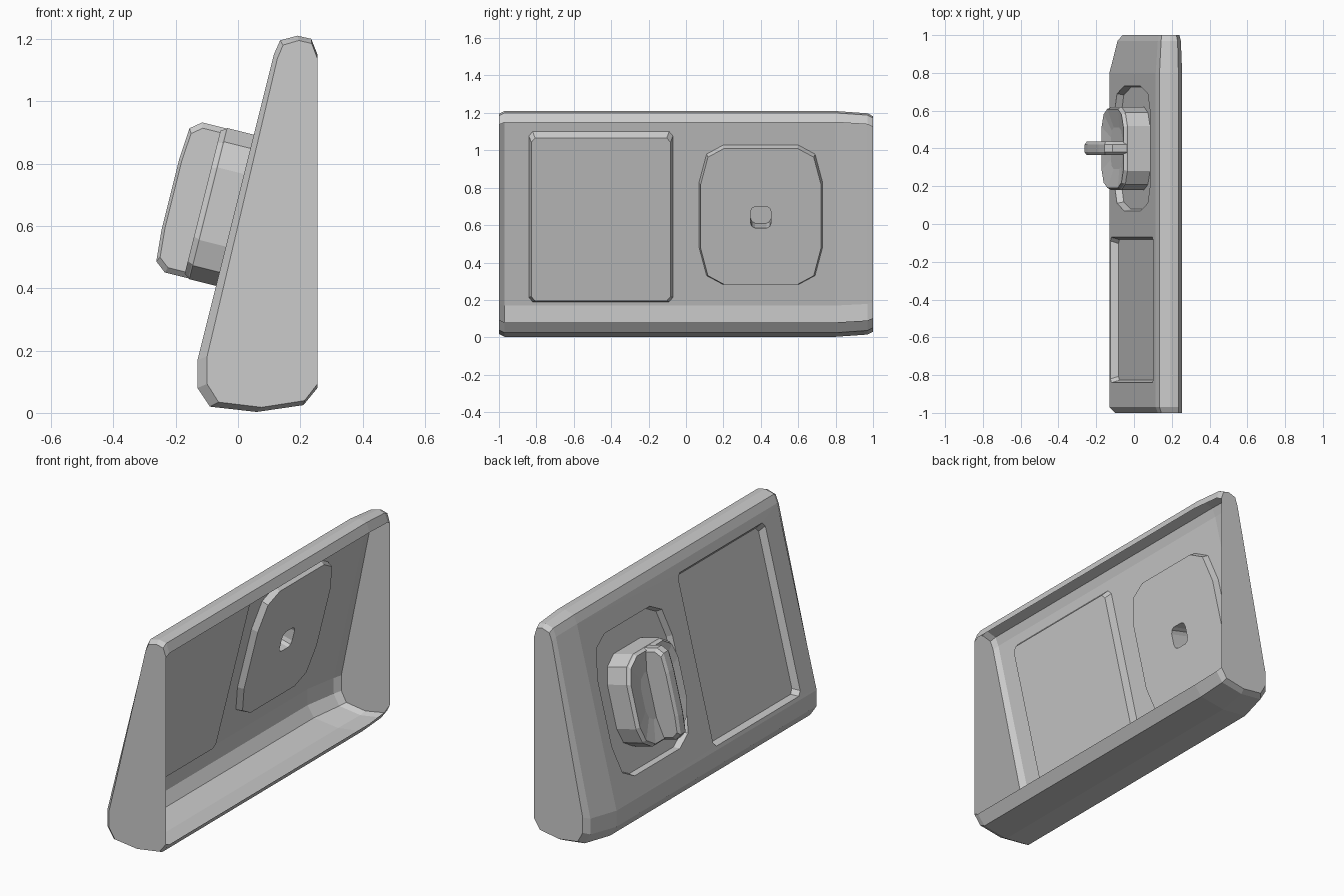
import bpy, bmesh
from mathutils import Vector

if "Cube" in bpy.data.objects:
    bpy.data.objects.remove(bpy.data.objects["Cube"])

# Local frame of the tilted front plane
O = Vector((-0.01, 0, 0.65))
T = Vector((0.2425, 0, 0.9701))     # up the slope
N = Vector((-0.9701, 0, 0.2425))    # outwards


def on_plane(y, s, d):
    return O + T * s + N * d + Vector((0, y, 0))


def corner_loop(cy, cs, corner):
    """Mirror one corner's points into a closed symmetric loop."""
    c, r = list(corner), list(reversed(corner))
    pts = c + [(a, -b) for a, b in r] + [(-a, -b) for a, b in c] + [(-a, b) for a, b in r]
    return [(cy + a, cs + b) for a, b in pts]


def ring(bm, pts):
    return [bm.verts.new(p) for p in pts]


def plane_ring(bm, loop, d):
    return ring(bm, [on_plane(y, s, d) for y, s in loop])


def bridge(bm, a, b, closed=True, skip=()):
    n = len(a)
    for i in range(n if closed else n - 1):
        if i not in skip:
            j = (i + 1) % n
            bm.faces.new((a[i], a[j], b[j], b[i]))


def edge(bm, a, b):
    return bm.edges.get((a, b)) or bm.edges.new((a, b))


def finish(bm, name):
    bmesh.ops.recalc_face_normals(bm, faces=bm.faces[:])
    me = bpy.data.meshes.new(name)
    bm.to_mesh(me)
    bm.free()
    ob = bpy.data.objects.new(name, me)
    bpy.context.collection.objects.link(ob)
    return ob


# Housing: open-backed shell lofted along y
profile = [(0.255, 0.08), (0.21, 0.025), (0.06, 0.003), (-0.09, 0.02), (-0.13, 0.08),
           (-0.13, 0.17), (0.115, 1.15), (0.135, 1.195), (0.19, 1.21), (0.235, 1.2), (0.255, 1.15)]
FRONT = 5
stations = [(-1.0, 0.255, 0.92, 0.975), (-0.97, 0.255, 1, 1), (0.8, 0.255, 1, 1),
            (0.97, 0.248, 0.87, 0.98), (1.0, 0.24, 0.78, 0.955)]
bm = bmesh.new()
rings = [ring(bm, [(bx - (0.255 - x) * kx, y, 0.6 + (z - 0.6) * kz) for x, z in profile])
         for y, bx, kx, kz in stations]
for i in range(len(rings) - 1):
    bridge(bm, rings[i], rings[i + 1], False, (FRONT,) if i == 1 else ())
bm.faces.new(rings[0])
bm.faces.new(rings[-1])

# Recesses pressed into the front: rectangular pocket and rounded dish
pocket = corner_loop(-0.455, -0.005, [(0.365, 0.469), (0.385, 0.445)])
pocket_in = corner_loop(-0.455, -0.01, [(0.352, 0.449), (0.372, 0.425)])
dish_corner = [(0.2, 0.385), (0.29, 0.335), (0.33, 0.18)]
dish = corner_loop(0.4, 0.005, dish_corner)
dish_in = corner_loop(0.4, 0.005, [(a * 0.975, b * 0.975) for a, b in dish_corner])
hole = corner_loop(0.4, 0.0, [(0.03, 0.06), (0.048, 0.05), (0.055, 0.03)])

p0, p1 = plane_ring(bm, pocket, 0), plane_ring(bm, pocket_in, -0.04)
d0, d1 = plane_ring(bm, dish, 0), plane_ring(bm, dish_in, -0.035)
h1, h2 = plane_ring(bm, hole, -0.035), plane_ring(bm, hole, 0.075)
lo, hi = rings[1], rings[2]
outer = [lo[FRONT], lo[FRONT + 1], hi[FRONT + 1], hi[FRONT]]
edges = [edge(bm, l[i], l[(i + 1) % len(l)]) for l in (outer, p0, d0) for i in range(len(l))]
bmesh.ops.triangle_fill(bm, use_beauty=True, edges=edges, normal=N)
bridge(bm, p0, p1)
bm.faces.new(p1)
bridge(bm, d0, d1)
bridge(bm, d1, h1)
bridge(bm, h1, h2)
finish(bm, "housing")

# Knob body: faceted prism with dished face
knob_corner = [(0.12, 0.25), (0.19, 0.205), (0.22, 0.12)]
bm = bmesh.new()
prev = None
for k, d in ((1, -0.035), (1, 0.088), (0.98, 0.092), (0.95, 0.107), (0.5, 0.085)):
    cur = plane_ring(bm, corner_loop(0.4, 0, [(a * k, b * k) for a, b in knob_corner]), d)
    if prev:
        bridge(bm, prev, cur)
    prev = cur
bm.faces.new(prev)
finish(bm, "knob_body")

# Knob grip: thin bar standing across the face
half = [(0.248, 0.08), (0.248, 0.17), (0.22, 0.205), (0.12, 0.213)]
bm = bmesh.new()
prev = None
for y, k in ((-0.036, 0.93), (-0.02, 1), (0.02, 1), (0.036, 0.93)):
    pts = [(s * k, d) for s, d in half] + [(-s * k, d) for s, d in reversed(half)]
    cur = ring(bm, [on_plane(0.4 + y, s, 0.08 + (d - 0.08) * k) for s, d in pts])
    if prev:
        bridge(bm, prev, cur)
    else:
        bm.faces.new(cur)
    prev = cur
bm.faces.new(prev)
finish(bm, "knob_grip")
